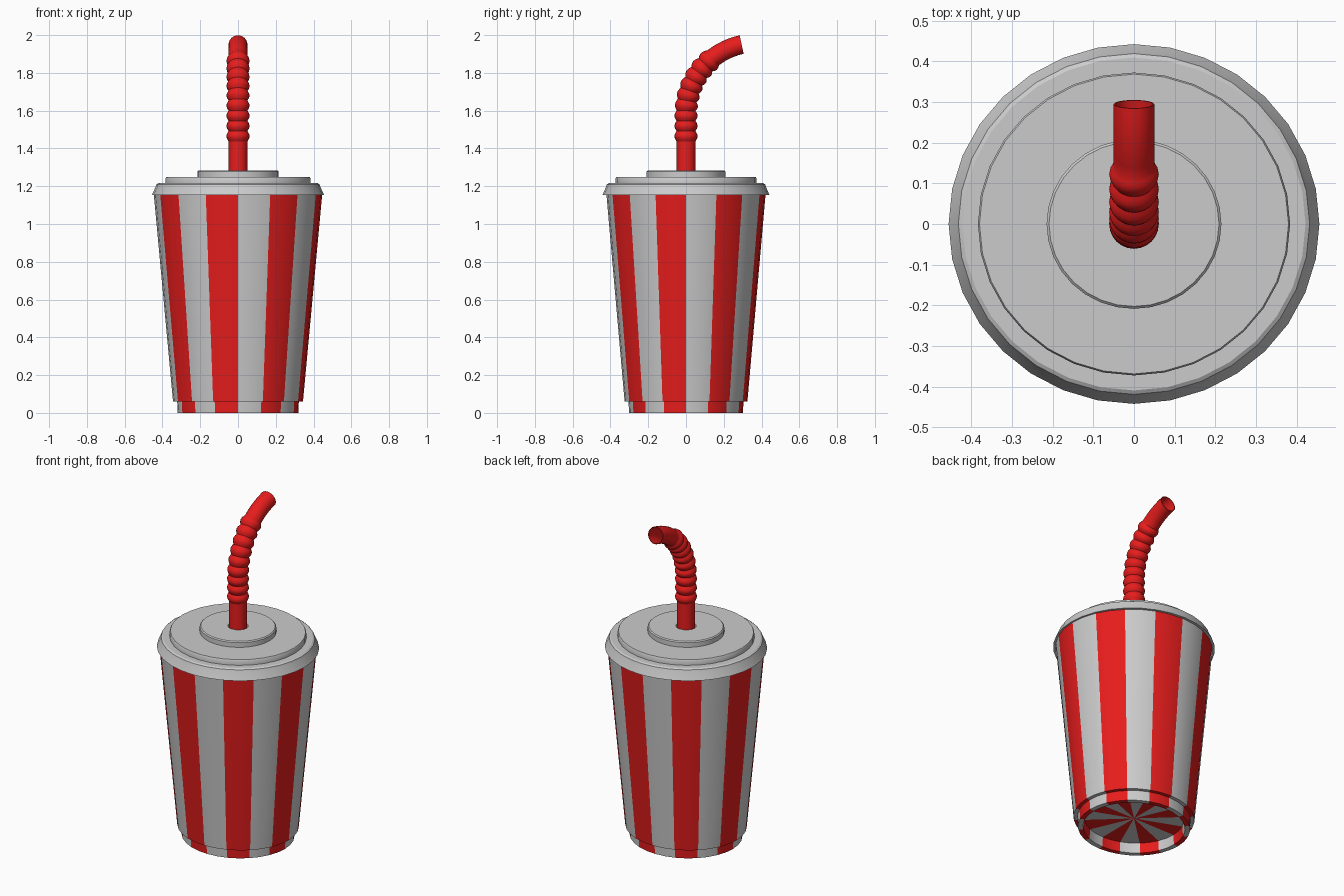
import bpy, bmesh, math
from mathutils import Vector

if "Cube" in bpy.data.objects:
    bpy.data.objects.remove(bpy.data.objects["Cube"])

red = bpy.data.materials.new("red")
red.diffuse_color = (0.8, 0.012, 0.012, 1)
red.use_nodes = True
red.node_tree.nodes["Principled BSDF"].inputs["Base Color"].default_value = red.diffuse_color
SIDES = 32


def skin(name, rings, mats, stripe=False, cap_end=False):
    """Join rings of points into a surface; one-point rings become fans."""
    bm = bmesh.new()
    vr = [[bm.verts.new(p) for p in ring] for ring in rings]
    for a, b in zip(vr, vr[1:]):
        n = max(len(a), len(b))
        for i in range(n):
            j = (i + 1) % n
            if len(a) == 1:
                f = bm.faces.new((a[0], b[j], b[i]))
            elif len(b) == 1:
                f = bm.faces.new((a[i], a[j], b[0]))
            else:
                f = bm.faces.new((a[i], a[j], b[j], b[i]))
            if stripe:
                f.material_index = (i // 2) % 2
    if cap_end:
        bm.faces.new(vr[-1])
    bmesh.ops.recalc_face_normals(bm, faces=bm.faces)
    mesh = bpy.data.meshes.new(name)
    bm.to_mesh(mesh)
    bm.free()
    for m in mats:
        mesh.materials.append(m)
    ob = bpy.data.objects.new(name, mesh)
    bpy.context.collection.objects.link(ob)
    bpy.ops.object.select_all(action='DESELECT')
    ob.select_set(True)
    bpy.context.view_layer.objects.active = ob
    bpy.ops.object.shade_smooth_by_angle(angle=math.radians(30))
    return ob


def lathe_rings(profile, yscale):
    """Rings about z, starting at the front (-y) and turning towards +x."""
    rings = []
    for r, z in profile:
        n = SIDES if r > 0 else 1
        rings.append([(r * math.sin(i * math.tau / n),
                       -r * yscale * math.cos(i * math.tau / n), z) for i in range(n)])
    return rings


# striped cup with stepped foot and recessed underside
cup = [(0, 0.06), (0.285, 0.06), (0.29, 0), (0.319, 0), (0.322, 0.06),
       (0.344, 0.06), (0.447, 1.17), (0, 1.17)]
skin("cup", lathe_rings(cup, 0.945), [None, red], stripe=True)

# stepped lid with a straw hole
lid = [(0, 1.175), (0.435, 1.175), (0.44, 1.153), (0.456, 1.153), (0.437, 1.195),
       (0.432, 1.21), (0.422, 1.216), (0.384, 1.216), (0.384, 1.242), (0.380, 1.249),
       (0.215, 1.249), (0.215, 1.278), (0.209, 1.284), (0.057, 1.284),
       (0.057, 1.255), (0, 1.255)]
skin("lid", lathe_rings(lid, 0.97), [])

# bendy straw: straight, then an arc towards +y
Z0, ZB, R, BEND = 1.25, 1.586, 0.372, math.radians(78)
LENGTH = ZB - Z0 + R * BEND


def straw_ring(s, r, n=24):
    a = max(0.0, s - (ZB - Z0)) / R
    if a > 0:
        c = Vector((0, R * (1 - math.cos(a)), ZB + R * math.sin(a)))
    else:
        c = Vector((0, 0, Z0 + s))
    side = Vector((0, math.cos(a), -math.sin(a)))
    return [c + Vector((r * math.cos(t), 0, 0)) + side * (r * math.sin(t))
            for t in (k * math.tau / n for k in range(n))]


PITCH, RIDGES, START = 0.054, 9, 1.438 - Z0
sections = [(0, 0.05)]
for k in range(RIDGES * 6 + 1):
    sections.append((START + k * PITCH / 6, 0.05 + 0.011 * abs(math.sin(math.pi * k / 6))))
s_end = sections[-1][0]
sections += [(s_end + (LENGTH - s_end) * k / 6, 0.05) for k in range(1, 7)]
# inner wall back down the tube
sections += [(LENGTH * (1 - k / 16), 0.046) for k in range(17)]
skin("straw", [straw_ring(s, r) for s, r in sections], [red], cap_end=True)
